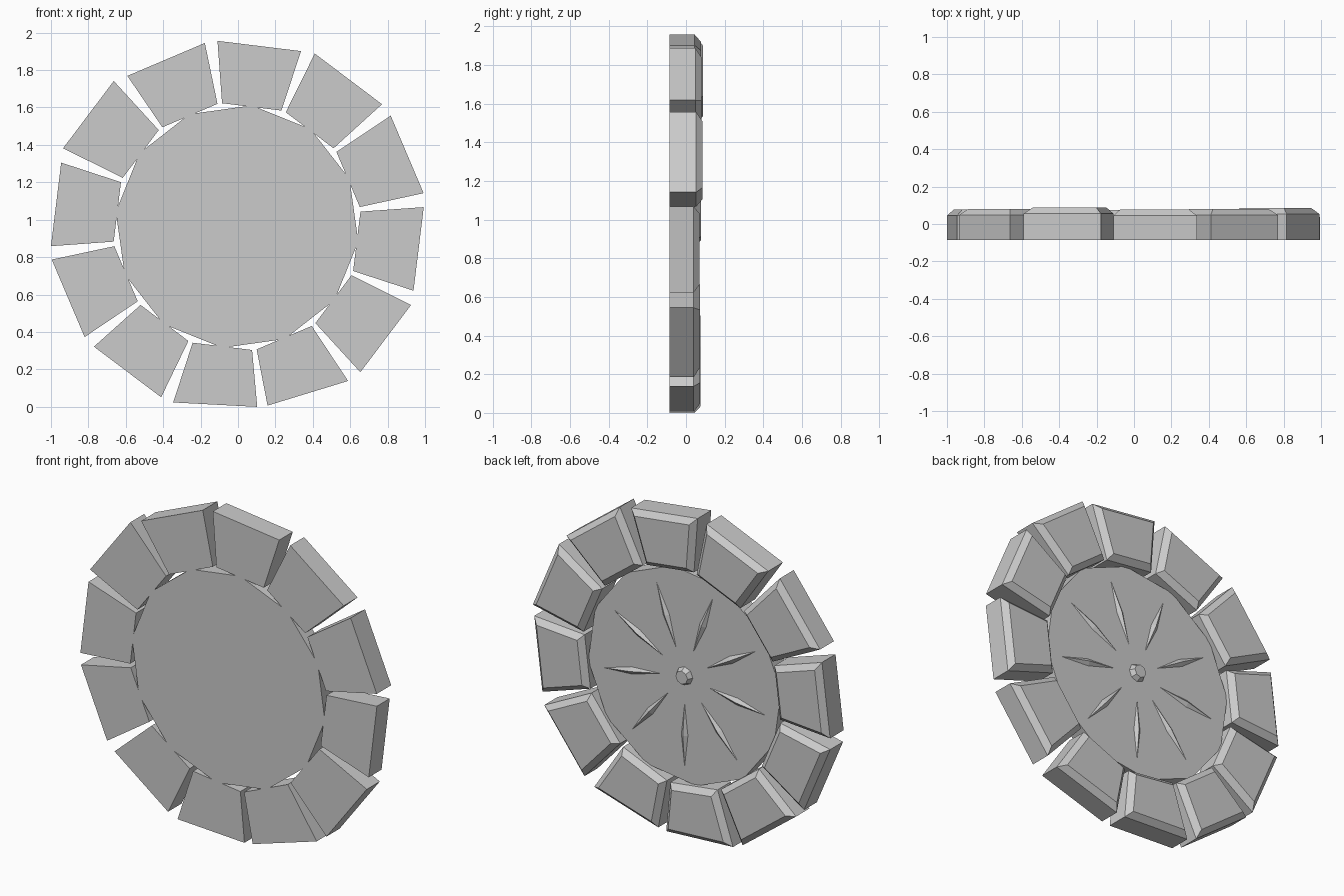
import bpy, bmesh, math
from mathutils import Matrix, Vector

if "Cube" in bpy.data.objects:
    bpy.data.objects.remove(bpy.data.objects["Cube"], do_unlink=True)

CENTRE = Vector((-0.005, 0, 0.963))
FRONT = -0.085
CHAMFER = 0.032
INNER = 0.645

grey = bpy.data.materials.new("stone_grey")
grey.use_nodes = True
grey.diffuse_color = (0.6, 0.6, 0.6, 1)
grey.node_tree.nodes["Principled BSDF"].inputs["Base Color"].default_value = (0.6, 0.6, 0.6, 1)


def radial(angle, radius, y=0):
    """Point at a clockwise angle from the top, seen from the front."""
    a = math.radians(angle)
    return CENTRE + Vector((radius * math.sin(a), y, radius * math.cos(a)))


def tangent(angle):
    a = math.radians(angle)
    return Vector((math.cos(a), 0, -math.sin(a)))


def finish(bm, name):
    bmesh.ops.recalc_face_normals(bm, faces=bm.faces)
    mesh = bpy.data.meshes.new(name)
    bm.to_mesh(mesh)
    bm.free()
    mesh.materials.append(grey)
    obj = bpy.data.objects.new(name, mesh)
    bpy.context.collection.objects.link(obj)
    return obj


def prism(points, back):
    """Extrude a front outline to the back; return the mesh and back face."""
    bm = bmesh.new()
    face = bm.faces.new([bm.verts.new(p) for p in points])
    out = bmesh.ops.extrude_face_region(bm, geom=[face], use_keep_orig=True)["geom"]
    for v in out:
        if isinstance(v, bmesh.types.BMVert):
            v.co.y = back
    cap = next(f for f in out if isinstance(f, bmesh.types.BMFace))
    bmesh.ops.recalc_face_normals(bm, faces=bm.faces)
    return bm, cap


# Ring of chamfered wedge stones: outer radius, outer edge tilt, back height
stones = [(0.973, 0, 0.077), (0.989, 0, 0.08), (0.988, 0, 0.085), (0.978, 0, 0.07),
          (0.995, 0, 0.072), (0.968, 6, 0.072), (0.959, -4, 0.075), (0.973, 0, 0.075),
          (0.981, 0, 0.07), (0.975, 0, 0.077), (0.995, 0, 0.08), (0.971, 0, 0.087)]
for i, (radius, tilt, back) in enumerate(stones):
    angle = 7 + 30 * i
    inner, outer = radial(angle, INNER, FRONT), radial(angle, radius, FRONT)
    side_in, side_out = tangent(angle) * 0.16, tangent(angle + tilt) * 0.225
    bm, cap = prism([inner - side_in, inner + side_in, outer + side_out, outer - side_out],
                    back - CHAMFER)
    bmesh.ops.inset_individual(bm, faces=[cap], thickness=CHAMFER, depth=CHAMFER,
                               use_even_offset=True)
    finish(bm, f"ring_stone_{i + 1}")

# Twelve-sided disc, its corners tucked into the stones
DISC_BACK = 0.02
bm, cap = prism([radial(7 + 30 * i, 0.653, FRONT) for i in range(12)], DISC_BACK)
finish(bm, "centre_disc")

# Slim diamond ridges on the back of the disc
for i in range(9):
    angle = 180 + 40 * i
    mid = radial(angle, 0.36, DISC_BACK)
    side = tangent(angle) * 0.022
    bm = bmesh.new()
    rim = [bm.verts.new(p) for p in (radial(angle, 0.17, DISC_BACK), mid + side,
                                     radial(angle, 0.55, DISC_BACK), mid - side)]
    peak = bm.verts.new(mid + Vector((0, 0.018, 0)))
    for a, b in zip(rim, rim[1:] + rim[:1]):
        bm.faces.new((a, b, peak))
    bm.faces.new(rim)
    finish(bm, f"ray_{i + 1}")

# Small tapered knob in the middle of the back
bm = bmesh.new()
bmesh.ops.create_cone(bm, cap_ends=True, segments=8, radius1=0.055, radius2=0.04, depth=0.03,
                      matrix=Matrix.Translation(CENTRE + Vector((0, DISC_BACK + 0.015, 0)))
                      @ Matrix.Rotation(-math.pi / 2, 4, "X"))
finish(bm, "centre_knob")
